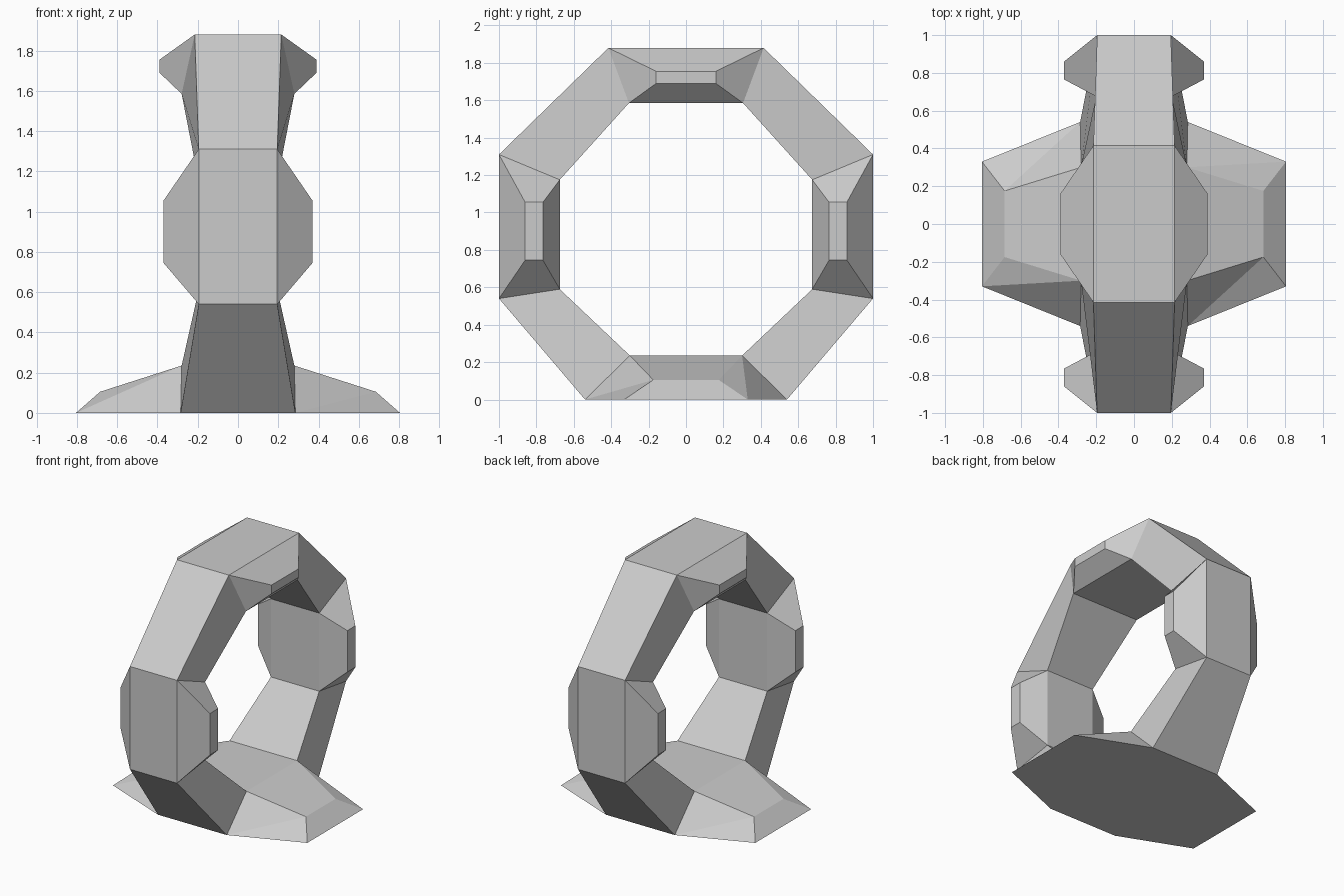
import bpy
import bmesh

cube = bpy.data.objects.get("Cube")
if cube:
    bpy.data.objects.remove(cube)

grey = bpy.data.materials.new("plain_grey")
grey.use_nodes = True
colour = (0.6, 0.6, 0.6, 1)
grey.diffuse_color = colour
grey.node_tree.nodes["Principled BSDF"].inputs["Base Color"].default_value = colour

# Back-half corners, top to bottom: outer edge, inner edge, and the outer
# and inner points of the side flare, each as (half width, y, z)
corners = [
    ((.215, .415, 1.88), (.28, .305, 1.585), (.39, .16, 1.755), (.39, .16, 1.69)),
    ((.195, 1, 1.31), (.20, .675, 1.175), (.37, .86, 1.055), (.37, .765, 1.055)),
    ((.195, 1, .54), (.20, .675, .59), (.37, .86, .745), (.37, .765, .745)),
    ((.285, .54, 0), (.28, .30, .235), (.805, .33, 0), (.685, .175, .105)),
]
# Mirror to the front half to close the loop
corners += [tuple((x, -y, z) for x, y, z in c) for c in reversed(corners)]
count = len(corners)

bm = bmesh.new()
sides = {s: [[bm.verts.new((s * x, y, z)) for x, y, z in c] for c in corners]
         for s in (1, -1)}


def face(*verts):
    return bm.faces.new(verts)


for i in range(count):
    j = (i + 1) % count
    # Outer and inner bands of the ring
    for k in (0, 1):
        face(sides[1][i][k], sides[1][j][k], sides[-1][j][k], sides[-1][i][k])
    for s, side in sides.items():
        a, b = side[i], side[j]
        if i % 2 == 0:
            # Plain slanted segment
            face(a[0], b[0], b[1], a[1])
            continue
        # Flared segment: cap, outer slope, inner slope and two ends
        face(a[2], b[2], b[3], a[3])
        face(a[0], b[0], b[2], a[2])
        face(a[1], b[1], b[3], a[3])
        for c in (a, b):
            if c[0].co.z > 0:
                face(c[0], c[1], c[3], c[2])
            elif s * c[0].co.y > 0:
                # Foot ends fold along opposite diagonals
                face(c[0], c[1], c[2])
                face(c[1], c[3], c[2])
            else:
                face(c[0], c[1], c[3])
                face(c[0], c[3], c[2])

bmesh.ops.recalc_face_normals(bm, faces=bm.faces)
mesh = bpy.data.meshes.new("octagonal_ring")
bm.to_mesh(mesh)
bm.free()
mesh.materials.append(grey)
ring = bpy.data.objects.new("octagonal_ring", mesh)
bpy.context.collection.objects.link(ring)
